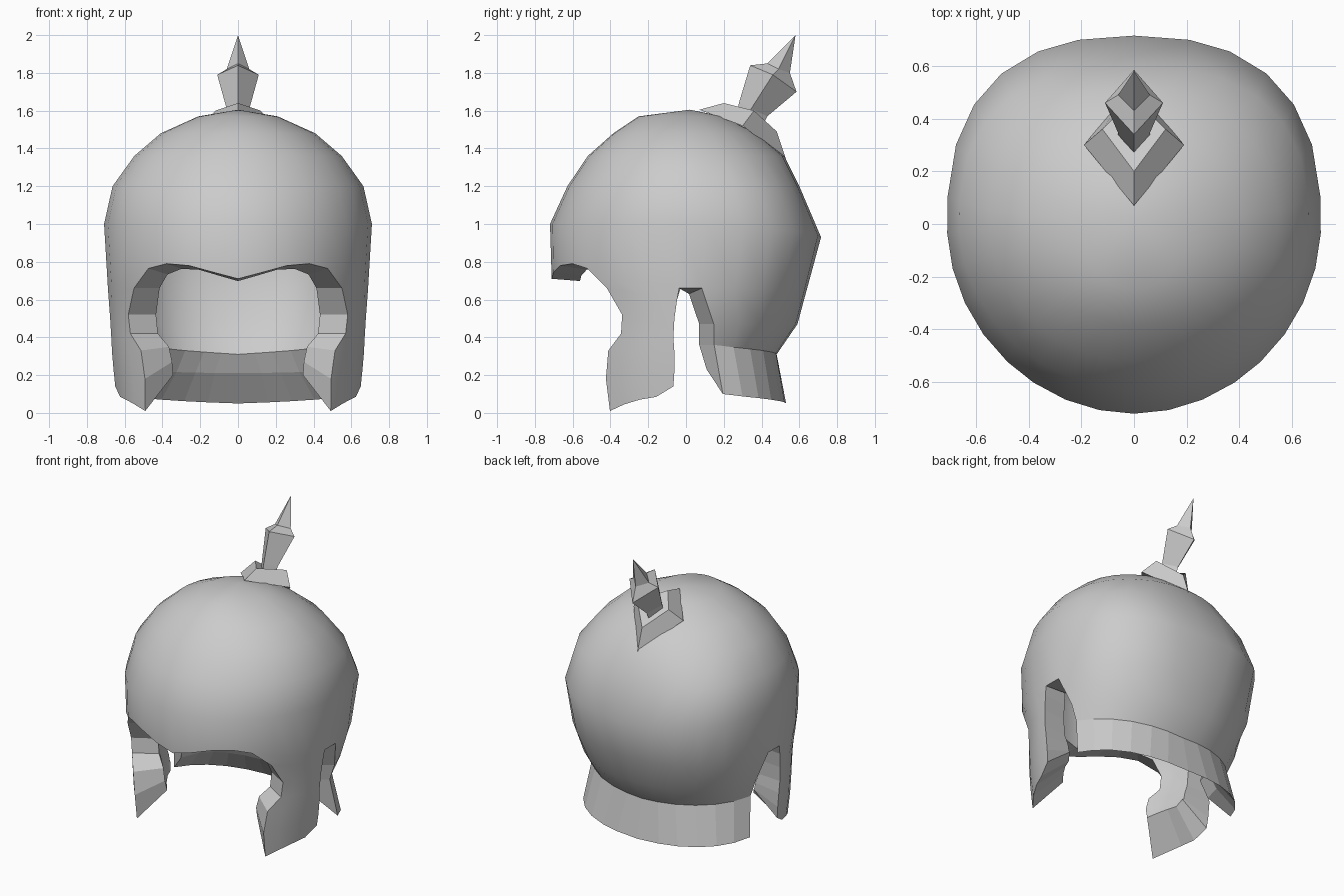
import bpy, bmesh, math
from mathutils import Vector

if "Cube" in bpy.data.objects:
    bpy.data.objects.remove(bpy.data.objects["Cube"])

steel = bpy.data.materials.new("steel_grey")
steel.diffuse_color = (0.6, 0.6, 0.6, 1)
steel.use_nodes = True
steel.node_tree.nodes["Principled BSDF"].inputs["Base Color"].default_value = steel.diffuse_color


def interp(table, z):
    for (z0, v0), (z1, v1) in zip(table, table[1:]):
        if z <= z1:
            t = max(0, (z - z0) / (z1 - z0))
            return v0 + (v1 - v0) * t
    return table[-1][1]


# Half width, front depth and back depth of the shell by height
WIDTH = [(0, .63), (.15, .655), (.32, .67), (.5, .68), (1.0, .71), (1.2, .665),
         (1.36, .55), (1.48, .41), (1.57, .21)]
BACK_WIDTH = [(.10, .65), (.34, .615), (.47, .65), (.66, .69)] + WIDTH[4:]
FRONT = [(0, .64), (.5, .64), (.7, .71), (.8, .72), (1.0, .72), (1.2, .628),
         (1.36, .52), (1.48, .385), (1.57, .25)]
BACK = [(.05, .53), (.31, .48), (.47, .59), (.93, .715), (1.2, .60), (1.36, .52),
        (1.48, .375), (1.57, .195)]
# Roundness of the plan: 2 is an ellipse, more is squarer
FRONT_N = [(.75, 2), (.92, 1.96), (1.2, 1.96), (1.4, 2)]
BACK_N = [(.10, 2.45), (.31, 2.05), (.47, 2.15), (.66, 2.4), (.93, 2.6), (1.2, 2.5),
          (1.4, 2.05)]


def point(deg, z):
    a = math.radians(deg)
    s, c = max(0, math.sin(a)), math.cos(a)
    if deg in (0, 180):
        s = 0
    front = c >= 0
    width, depth, n = (WIDTH, FRONT, FRONT_N) if front else (BACK_WIDTH, BACK, BACK_N)
    e = 2 / interp(n, z)
    y = interp(depth, z) * abs(c) ** e
    return Vector((interp(width, z) * s ** e, -y if front else y, z))


def inward(p, thick=.15):
    d = Vector((p.x, p.y, max(0, p.z - .95)))
    return p - d.normalized() * thick


def finish(name, bm, mirror=False):
    bmesh.ops.recalc_face_normals(bm, faces=bm.faces[:])
    me = bpy.data.meshes.new(name)
    bm.to_mesh(me)
    bm.free()
    me.materials.append(steel)
    ob = bpy.data.objects.new(name, me)
    bpy.context.collection.objects.link(ob)
    if mirror:
        ob.modifiers.new("mirror", 'MIRROR').merge_threshold = .0005
    return ob


bm = bmesh.new()
inner_pos = {}                                   # outer vertex -> inner position


def add(p, q=None):
    v = bm.verts.new(p)
    inner_pos[v] = q or inward(p)
    return v


def strip(upper, lower, smooth=True):
    for i in range(len(upper) - 1):
        bm.faces.new((upper[i], lower[i], lower[i + 1], upper[i + 1])).smooth = smooth


# Dome: rings from the crown down to the brow line
cols = [0, 11, 22, 33, 43, 54, 65, 76, 87, 95, 110, 125, 140, 155, 168, 180]
brow_z = [.71, .745, .78, .79, .765, .73, .70, .67, .66, .66] + [.66] * 6
apex = add(Vector((0, .02, 1.605)))
above = None
for z in (1.57, 1.48, 1.36, 1.2, 1.0):
    ring = [add(point(d, z - (.07 * max(0, d - 90) / 90 if z == 1 else 0))) for d in cols]
    if above:
        strip(above, ring)
    else:
        for a, b in zip(ring, ring[1:]):
            bm.faces.new((apex, a, b)).smooth = True
    above = ring
brow = []
for d, z in zip(cols, brow_z):
    p = point(d, z)
    q = inward(p)
    if d < 44:                                   # brow rim dips inward
        q.z -= .012 + .02 * d / 43
    if d == 95:                                  # bevelled slot edge
        q += Vector((0, -.05, -.03))
    brow.append(add(p, q))
strip(above, brow)

# Cheek guard: front height, back height, front angle, back angle, inner rise
upper = brow[4:9]
for zf, zb, df, db, rise in ((.66, .60, 53, 86, 0), (.52, .5, 58.5, 84.5, 0),
                             (.42, .40, 57.5, 84, 0), (.33, .32, 50, 84.5, .02),
                             (.18, .22, 48.5, 84.5, .09), (.01, .14, 51, 84, .19)):
    row = []
    for i in range(5):
        z = zf + (zb - zf) * i / 4
        if zf == .01:
            z = (.01, .045, .07, .085, .14)[i]
        p = point(df + (db - df) * i / 4, z)
        q = inward(p, .17 if zf > .4 else .19)
        q.z += rise * (1 - .06 * i)
        if i == 4:
            q.y -= .03
        row.append(add(p, q))
    strip(upper, row)
    upper = row

# Nape and flared neck guard: side height, back height, first angle
upper = brow[9:]
for zs, zb, ds in ((.47, .47, 103), (.36, .31, 106), (.10, .05, 107.5)):
    row = []
    for i, d in enumerate(cols[9:]):
        t = (d - 95) / 85
        p = point(180 if d == 180 else ds + (180 - ds) * t, zs + (zb - zs) * t ** .8)
        q = inward(p, .12)
        if zs == .10:
            q.z += .13 + .03 * t                 # sloping lower rim
        if i == 0:
            q.y -= .05
        row.append(add(p, q))
    strip(upper, row, smooth=zs != .10)
    upper = row

# Inner wall and the rim that joins it to the outside
outer_faces = bm.faces[:]
rim_edges = [e for e in bm.edges if e.is_boundary
             and not all(abs(v.co.x) < 1e-5 for v in e.verts)]
inner = {v: bm.verts.new(q) for v, q in inner_pos.items()}
for v in inner:
    if abs(v.co.x) < 1e-5:
        inner[v].co.x = 0
for f in outer_faces:
    bm.faces.new([inner[v] for v in reversed(f.verts)]).smooth = f.smooth
for e in rim_edges:
    a, b = e.verts
    bm.faces.new((a, b, inner[b], inner[a])).smooth = False
finish("helmet_shell", bm, mirror=True)


# Crest parts: lofted diamonds given as front, side and back corners
def diamonds(name, rings, tip=None):
    bm = bmesh.new()
    loops = []
    for (fy, fz), (sx, sy, sz), (by, bz) in rings:
        pts = ((0, fy, fz), (sx, sy, sz), (0, by, bz), (-sx, sy, sz))
        loops.append([bm.verts.new(p) for p in pts])
    for lo, hi in zip(loops, loops[1:]):
        for i in range(4):
            j = (i + 1) % 4
            bm.faces.new((lo[i], lo[j], hi[j], hi[i]))
    bm.faces.new(loops[0][::-1])
    if tip:
        t = bm.verts.new(tip)
        for i in range(4):
            bm.faces.new((loops[-1][i], loops[-1][(i + 1) % 4], t))
    else:
        bm.faces.new(loops[-1])
    finish(name, bm)


diamonds("crest_base", [((.07, 1.605), (.19, .30, 1.52), (.53, 1.34)),
                        ((.20, 1.64), (.12, .36, 1.60), (.48, 1.49))])
diamonds("crest_spike", [((.27, 1.59), (.06, .33, 1.56), (.41, 1.53)),
                         ((.28, 1.64), (.06, .345, 1.61), (.43, 1.57)),
                         ((.34, 1.84), (.11, .46, 1.79), (.585, 1.70)),
                         ((.43, 1.85), (.06, .49, 1.82), (.55, 1.80))],
         tip=(0, .58, 2.0))
